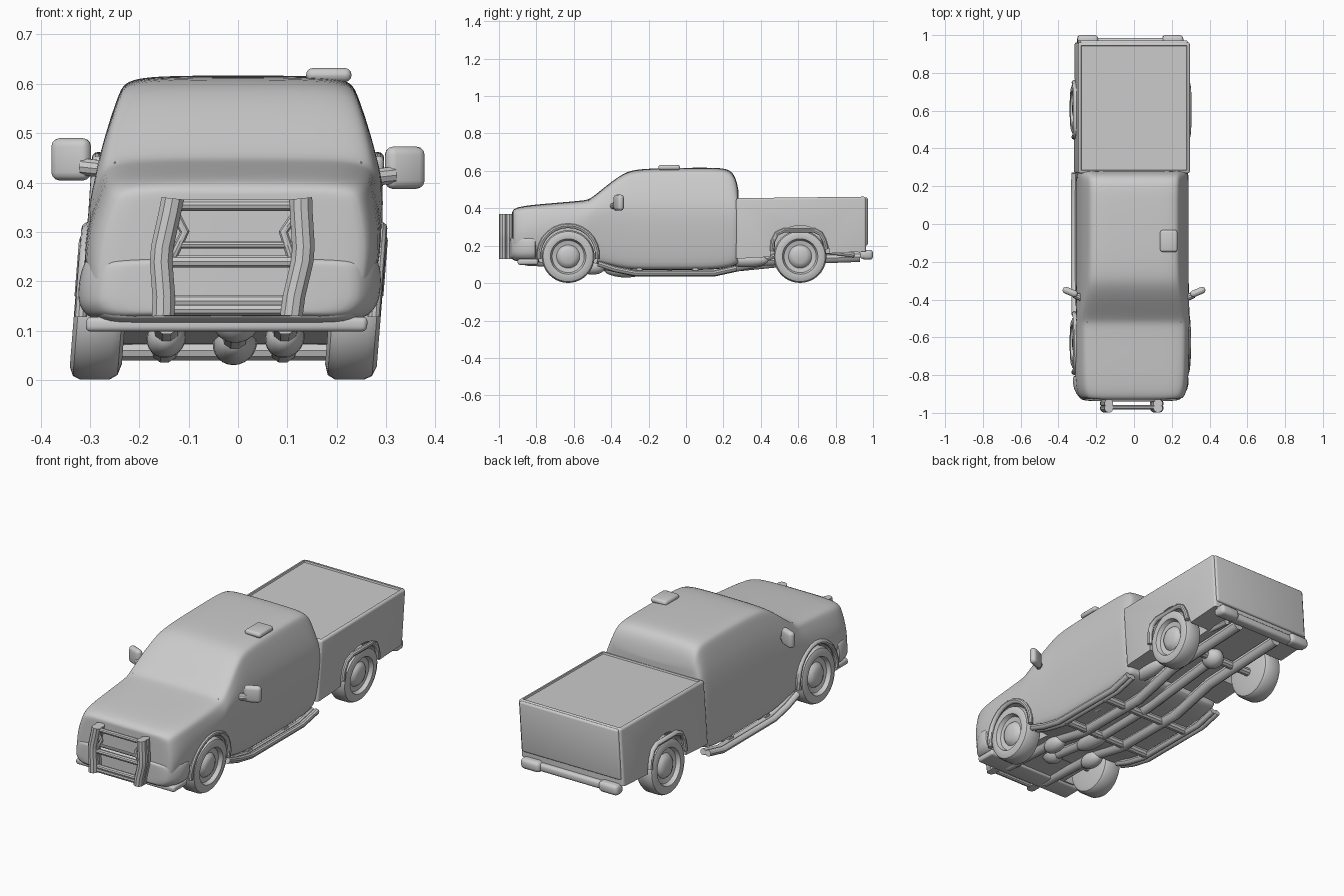
import bpy, bmesh, math
from mathutils import Vector, Matrix

if "Cube" in bpy.data.objects:
    bpy.data.objects.remove(bpy.data.objects["Cube"])

grey = bpy.data.materials.new("plain grey")
grey.use_nodes = True
grey.diffuse_color = (0.6, 0.6, 0.6, 1)
grey.node_tree.nodes["Principled BSDF"].inputs["Base Color"].default_value = (0.6, 0.6, 0.6, 1)
parts = []


def select(ob):
    bpy.ops.object.select_all(action='DESELECT')
    ob.select_set(True)
    bpy.context.view_layer.objects.active = ob


def finish(name, bm):
    bmesh.ops.recalc_face_normals(bm, faces=bm.faces)
    mesh = bpy.data.meshes.new(name)
    bm.to_mesh(mesh)
    bm.free()
    mesh.materials.append(grey)
    ob = bpy.data.objects.new(name, mesh)
    bpy.context.collection.objects.link(ob)
    parts.append(ob)
    return ob


def apply_mod(ob, kind, **settings):
    mod = ob.modifiers.new(kind.lower(), kind)
    for key, value in settings.items():
        setattr(mod, key, value)
    select(ob)
    bpy.ops.object.modifier_apply(modifier=mod.name)


def box(name, lo, hi, bevel=0.01, turn=0):
    lo, hi = Vector(lo), Vector(hi)
    bm = bmesh.new()
    bmesh.ops.create_cube(bm, size=1)
    bmesh.ops.scale(bm, vec=hi - lo, verts=bm.verts)
    bmesh.ops.bevel(bm, geom=bm.edges[:], offset=bevel, segments=3, profile=0.5, affect='EDGES')
    bmesh.ops.rotate(bm, matrix=Matrix.Rotation(turn, 3, 'Z'), verts=bm.verts)
    bmesh.ops.translate(bm, vec=(lo + hi) / 2, verts=bm.verts)
    return finish(name, bm)


def ball(name, centre, size):
    bm = bmesh.new()
    bmesh.ops.create_uvsphere(bm, u_segments=20, v_segments=12, radius=1)
    bmesh.ops.scale(bm, vec=size, verts=bm.verts)
    bmesh.ops.translate(bm, vec=centre, verts=bm.verts)
    return finish(name, bm)


def tube(name, points, radius):
    curve = bpy.data.curves.new(name, 'CURVE')
    curve.dimensions = '3D'
    curve.bevel_depth, curve.bevel_resolution, curve.use_fill_caps = radius, 3, True
    spline = curve.splines.new('POLY')
    spline.points.add(len(points) - 1)
    for p, co in zip(spline.points, points):
        p.co = (*co, 1)
    ob = bpy.data.objects.new(name, curve)
    bpy.context.collection.objects.link(ob)
    curve.materials.append(grey)
    select(ob)
    bpy.ops.object.convert(target='MESH')
    parts.append(bpy.context.object)
    return bpy.context.object


def loft(name, stations, r):
    """Stations: y, bottom z, bottom half width, shoulder z, shoulder half width, top z, top half width."""
    bm = bmesh.new()
    rings = []
    for y, zb, wb, zs, ws, zt, wt in stations:
        half = [(wb * 0.6, zb), (wb - 0.02, zb), (wb, zb + 0.02), ((wb + ws) / 2 + 0.005, (zb + zs) / 2), (ws, zs),
                (wt, zt - r), (wt - r * 0.35, zt - r * 0.3), (wt - r * 1.4, zt), (wt * 0.5, zt + 0.004)]
        ring = half + [(-x, z) for x, z in reversed(half)]
        rings.append([bm.verts.new((x, y, z)) for x, z in ring])
    n = len(rings[0])
    for a, b in zip(rings, rings[1:]):
        for i in range(n):
            bm.faces.new((a[i], a[(i + 1) % n], b[(i + 1) % n], b[i]))
    for ring in (rings[0], rings[-1]):
        for i in range(n // 2 - 1):
            bm.faces.new((ring[i], ring[i + 1], ring[n - 2 - i], ring[n - 1 - i]))
    ob = finish(name, bm)
    apply_mod(ob, 'SUBSURF', levels=2)
    return ob


def lathe(name, profile, centre, side):
    bm = bmesh.new()
    vs = [bm.verts.new((x * side, r, 0)) for x, r in profile]
    edges = [bm.edges.new(pair) for pair in zip(vs, vs[1:])]
    bmesh.ops.spin(bm, geom=vs + edges, axis=(1, 0, 0), cent=(0, 0, 0), angle=math.tau, steps=40)
    bmesh.ops.remove_doubles(bm, verts=bm.verts, dist=0.0005)
    bmesh.ops.translate(bm, vec=centre, verts=bm.verts)
    return finish(name, bm)


# Bonnet and cab shell
cab = loft("cab_body", [
    (-0.93, 0.13, 0.24, 0.26, 0.255, 0.375, 0.235), (-0.922, 0.12, 0.26, 0.27, 0.275, 0.395, 0.255),
    (-0.87, 0.11, 0.28, 0.29, 0.302, 0.41, 0.275), (-0.7, 0.11, 0.285, 0.31, 0.302, 0.425, 0.278),
    (-0.54, 0.11, 0.285, 0.34, 0.303, 0.438, 0.28), (-0.51, 0.11, 0.285, 0.38, 0.3, 0.446, 0.282),
    (-0.42, 0.095, 0.285, 0.41, 0.298, 0.522, 0.268), (-0.33, 0.075, 0.285, 0.42, 0.295, 0.588, 0.25),
    (-0.26, 0.07, 0.285, 0.42, 0.295, 0.606, 0.245), (-0.1, 0.07, 0.285, 0.42, 0.295, 0.612, 0.243),
    (0.13, 0.07, 0.285, 0.42, 0.295, 0.614, 0.243), (0.21, 0.08, 0.285, 0.42, 0.295, 0.61, 0.243),
    (0.25, 0.09, 0.285, 0.42, 0.295, 0.59, 0.243), (0.272, 0.1, 0.28, 0.42, 0.29, 0.54, 0.245),
    (0.282, 0.11, 0.27, 0.41, 0.28, 0.48, 0.25)], 0.035)

# Cargo bed with a sunken flat cover
bm = bmesh.new()
bmesh.ops.create_cube(bm, size=1)
for v in bm.verts:
    rear, top = v.co.y > 0, v.co.z > 0
    v.co = (math.copysign(0.296, v.co.x), 0.962 if rear else 0.268,
            (0.462 if rear else 0.454) if top else (0.17 if rear else 0.13))
lid = max(bm.faces, key=lambda f: f.calc_center_median().z)
bmesh.ops.bevel(bm, geom=[e for e in bm.edges if not (e.verts[0].co.z < 0.2 and e.verts[1].co.z < 0.2)],
                offset=0.012, segments=3, profile=0.5, affect='EDGES')
lid = max(bm.faces, key=lambda f: f.calc_area() * f.normal.z)
bmesh.ops.inset_region(bm, faces=[lid], thickness=0.006)
bmesh.ops.inset_region(bm, faces=[lid], thickness=0.004, depth=-0.008)
bed = finish("cargo_bed", bm)

# Wheel wells
axles = (("front", -0.63, cab), ("rear", 0.61, bed))
for end, y, shell in axles:
    for side in (-1, 1):
        cutter = lathe("well_cutter", [(-0.09, 0), (-0.09, 0.158), (0.2, 0.158), (0.2, 0)], (side * 0.27, y, 0.15), side)
        parts.remove(cutter)
        cutter.hide_render = True
        apply_mod(shell, 'BOOLEAN', object=cutter, operation='DIFFERENCE', solver='EXACT')
        bpy.data.objects.remove(cutter)

# Wheels, arch lips and axles
tyre = [(-0.052, 0), (-0.052, 0.11), (-0.045, 0.132), (-0.03, 0.141), (0.03, 0.141), (0.045, 0.134), (0.053, 0.115),
        (0.05, 0.095), (0.03, 0.086), (0.025, 0.062), (0.038, 0.052), (0.046, 0.035), (0.047, 0)]
for end, y, shell in axles:
    for side in (-1, 1):
        tag = "left" if side > 0 else "right"
        lathe(f"{end}_{tag}_wheel", tyre, (side * 0.258, y, 0.142), side)
        if end == "front":
            arc = [(side * 0.297, y + 0.157 * math.cos(a), 0.15 + 0.157 * math.sin(a))
                   for a in [math.radians(-8 + 14 * i) for i in range(15)]]
        else:
            arc = [(side * 0.3, y + dy, z) for dy, z in ((-0.15, 0.17), (-0.145, 0.225), (-0.125, 0.265), (-0.085, 0.283),
                                                         (0.075, 0.283), (0.11, 0.265), (0.13, 0.225), (0.14, 0.18))]
        tube(f"{end}_{tag}_arch", arc, 0.013)
    tube(f"{end}_axle", [(-0.24, y, 0.13), (0.24, y, 0.13)], 0.022)
    ball(f"{end}_differential", (0.02, y, 0.125), (0.05, 0.06, 0.05))

# Front bumper, lower lip and windscreen cowl
loft("front_bumper", [(-0.94, 0.14, 0.23, 0.2, 0.235, 0.235, 0.23), (-0.93, 0.125, 0.26, 0.2, 0.265, 0.245, 0.26),
                      (-0.87, 0.12, 0.295, 0.2, 0.307, 0.25, 0.302), (-0.81, 0.12, 0.295, 0.2, 0.307, 0.25, 0.302),
                      (-0.79, 0.125, 0.29, 0.2, 0.3, 0.245, 0.295)], 0.02)
box("front_lip", (-0.285, -0.9, 0.098), (0.285, -0.79, 0.128))
tube("windscreen_cowl", [(-0.25, -0.515, 0.436), (-0.12, -0.535, 0.437), (0.12, -0.535, 0.437), (0.25, -0.515, 0.436)], 0.007)

# Push bar
for side in (-1, 1):
    tag = "left" if side > 0 else "right"
    loft_path = [(0.13, 0.368), (0.133, 0.34), (0.143, 0.27), (0.143, 0.24), (0.132, 0.17), (0.13, 0.13)]
    for dy in (0, 0.025):
        tube(f"push_bar_{tag}_upright", [(side * x, -0.975 + dy, z) for x, z in loft_path], 0.024)
    box(f"push_bar_{tag}_bracket", (side * 0.135 - 0.015, -0.96, 0.16), (side * 0.135 + 0.015, -0.9, 0.23))
for z, r in ((0.354, 0.012), (0.274, 0.008), (0.24, 0.013), (0.16, 0.013), (0.143, 0.013)):
    tube("push_bar_crossbar", [(-0.135, -0.97, z), (0.135, -0.97, z)], r)
for side in (-1, 1):
    tube("push_bar_brace", [(side * 0.125, -0.97, 0.34), (side * 0.1, -0.97, 0.3), (side * 0.12, -0.97, 0.25)], 0.01)

# Rear bumper and tailgate edge
box("tailgate", (-0.285, 0.945, 0.2), (0.285, 0.972, 0.458))
box("rear_bumper", (-0.27, 0.93, 0.13), (0.28, 0.985, 0.17), 0.014)
for side in (-1, 1):
    box("rear_bumper_end", (side * 0.225 - 0.055, 0.94, 0.125), (side * 0.225 + 0.055, 1.0, 0.178), 0.018)

# Door mirrors
for side, z, tag in ((-1, 0.447, "right"), (1, 0.43, "left")):
    box(f"{tag}_mirror", (side * 0.338 - 0.042, -0.378, z - 0.043), (side * 0.338 + 0.042, -0.342, z + 0.043),
        0.017, side * 0.4)
    tube(f"{tag}_mirror_arm", [(side * 0.27, -0.395, z - 0.02), (side * 0.315, -0.375, z - 0.015)], 0.018)

# Roof beacon
box("roof_beacon", (0.138, -0.148, 0.604), (0.23, -0.032, 0.632), 0.013)

# Running boards and chassis
for side in (-1, 1):
    tag = "left" if side > 0 else "right"
    path = [(-0.47, 0.105), (-0.38, 0.075), (-0.27, 0.053), (0.15, 0.053), (0.27, 0.08)]
    for x in (0.262, 0.29):
        tube(f"{tag}_running_board", [(side * x, y, z) for y, z in path], 0.016)
    tube(f"{tag}_frame_rail", [(side * 0.12, y, z) for y, z in (
        (-0.86, 0.12), (-0.45, 0.1), (-0.27, 0.062), (0.15, 0.062), (0.42, 0.12), (0.93, 0.14))], 0.028)
    ball(f"{tag}_suspension", (side * 0.12, -0.5, 0.085), (0.04, 0.07, 0.04))
for y in (-0.25, 0.05):
    tube("chassis_crossmember", [(-0.27, y, 0.06), (0.27, y, 0.06)], 0.022)
tube("drive_shaft", [(0.02, -0.6, 0.11), (0.02, -0.25, 0.065), (0.02, 0.1, 0.07), (0.02, 0.6, 0.12)], 0.026)
ball("gearbox", (0.02, -0.32, 0.075), (0.045, 0.12, 0.045))
ball("silencer", (0.19, 0.32, 0.12), (0.035, 0.12, 0.035))
tube("exhaust_pipe", [(0.19, -0.1, 0.08), (0.19, 0.4, 0.12), (0.15, 0.6, 0.19), (0.17, 0.9, 0.15)], 0.014)

# Lean the lower parts slightly to one side and smooth the shading
for ob in parts:
    for v in ob.data.vertices:
        v.co.x -= 0.08 * max(0, 0.4 - v.co.z)
    select(ob)
    bpy.ops.object.shade_smooth_by_angle(angle=math.radians(35))
